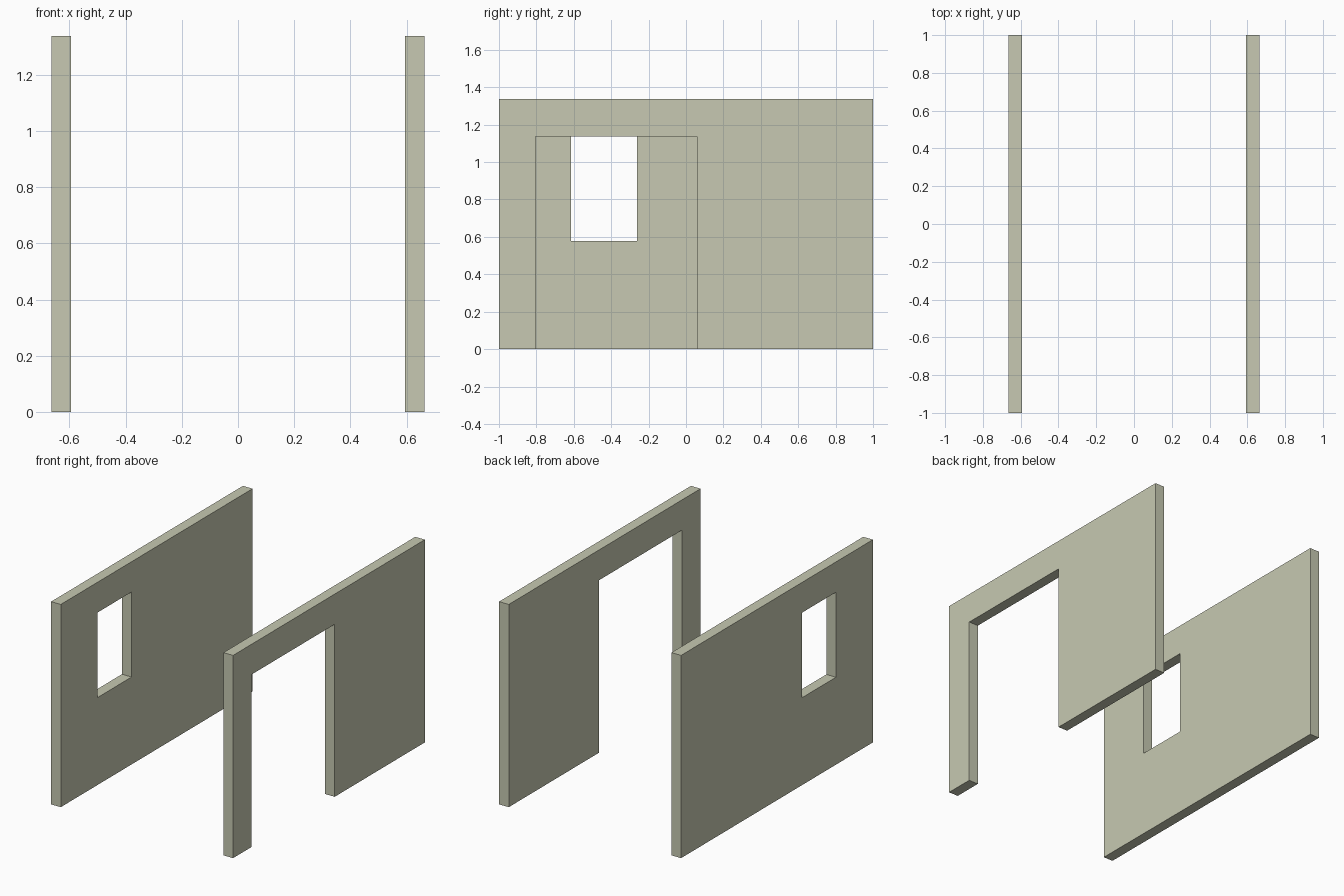
import bpy
from mathutils import Vector

default = bpy.data.objects.get("Cube")
if default:
    bpy.data.objects.remove(default, do_unlink=True)

LENGTH, HEIGHT, THICK = 2.0, 1.338, 0.07
WALL_X = 0.664 - THICK / 2

# Single pale stone colour
stone = bpy.data.materials.new("pale_stone")
stone.use_nodes = True
colour = (0.571, 0.584, 0.445, 1)
stone.diffuse_color = colour
stone.node_tree.nodes["Principled BSDF"].inputs["Base Color"].default_value = colour


def box(name, low, high):
    """Axis-aligned box between two corners."""
    low, high = Vector(low), Vector(high)
    bpy.ops.mesh.primitive_cube_add(size=1, location=(low + high) / 2)
    obj = bpy.context.object
    obj.name = name
    obj.scale = high - low
    bpy.ops.object.transform_apply(location=False, rotation=False, scale=True)
    obj.data.materials.append(stone)
    return obj


def wall_with_opening(name, x, y0, y1, z0, z1):
    """Upright wall along y, with a rectangular opening cut through it."""
    half = THICK / 2
    wall = box(name, (x - half, -LENGTH / 2, 0), (x + half, LENGTH / 2, HEIGHT))
    cutter = box(name + "_cutter", (x - THICK, y0, z0), (x + THICK, y1, z1))
    cut = wall.modifiers.new("opening", 'BOOLEAN')
    cut.operation = 'DIFFERENCE'
    cut.solver = 'EXACT'
    cut.object = cutter
    bpy.context.view_layer.objects.active = wall
    bpy.ops.object.modifier_apply(modifier=cut.name)
    bpy.data.objects.remove(cutter, do_unlink=True)


# Left wall has a doorway open to the ground, right wall has a window
wall_with_opening("doorway_wall", WALL_X, -0.805, 0.06, -0.1, 1.138)
wall_with_opening("window_wall", -WALL_X, -0.615, -0.262, 0.577, 1.138)
